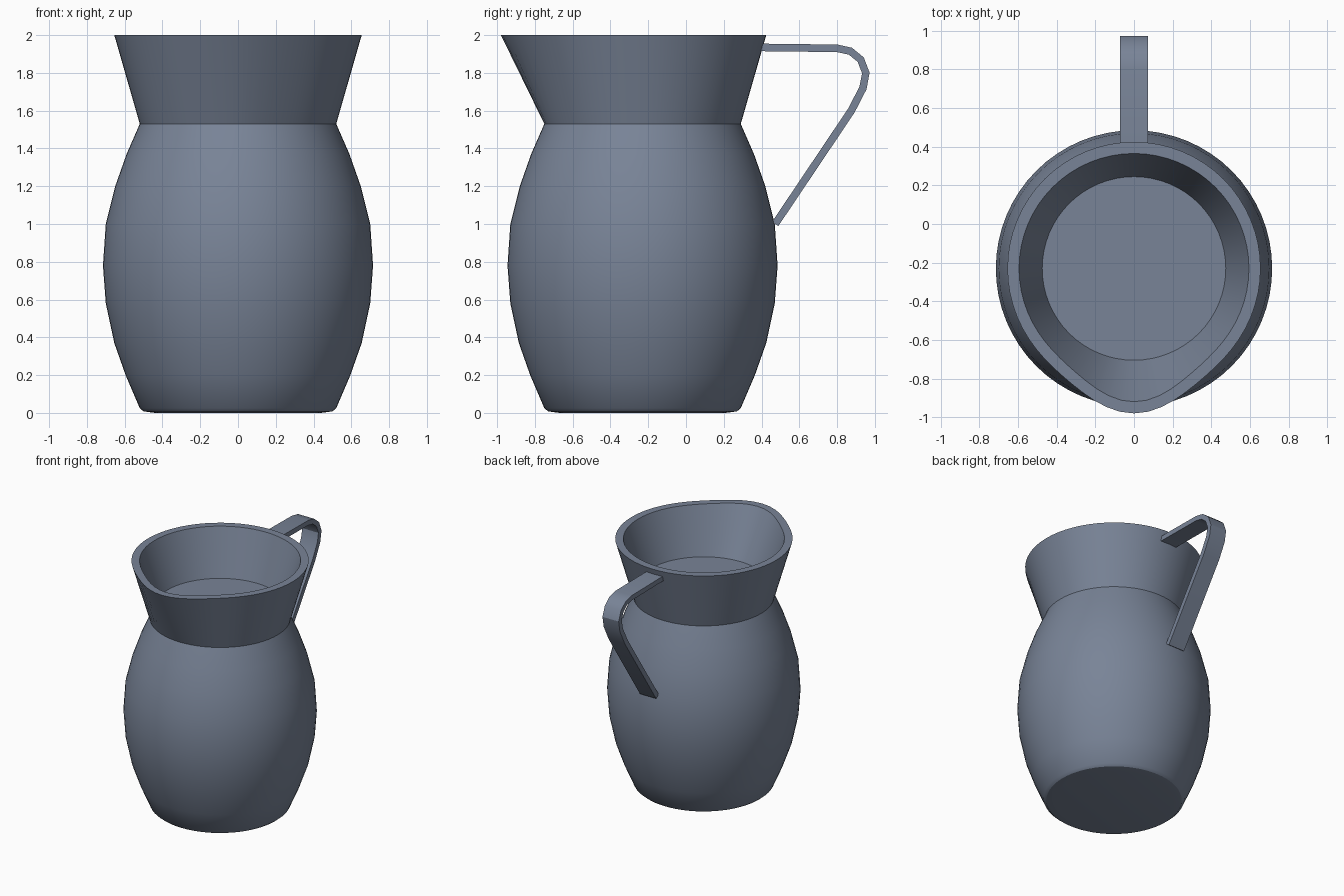
import bpy, bmesh, math
from mathutils import Vector

if "Cube" in bpy.data.objects:
    bpy.data.objects.remove(bpy.data.objects["Cube"])

CY = -0.23      # y of the jug axis
SEG = 64

mat = bpy.data.materials.new("slate blue grey")
mat.diffuse_color = (0.19, 0.23, 0.31, 1)
mat.use_nodes = True
mat.node_tree.nodes["Principled BSDF"].inputs["Base Color"].default_value = mat.diffuse_color


def finish(name, bm):
    me = bpy.data.meshes.new(name)
    bm.to_mesh(me)
    bm.free()
    me.materials.append(mat)
    ob = bpy.data.objects.new(name, me)
    bpy.context.collection.objects.link(ob)
    bpy.ops.object.select_all(action='DESELECT')
    ob.select_set(True)
    bpy.context.view_layer.objects.active = ob
    bpy.ops.object.shade_smooth_by_angle(angle=math.radians(30))
    return ob


def loft(name, rings, cap_start=False, cap_end=False):
    """Skin closed rings of points, in order."""
    bm = bmesh.new()
    vs = [[bm.verts.new(p) for p in r] for r in rings]
    n = len(vs[0])
    for a, b in zip(vs, vs[1:]):
        for i in range(n):
            j = (i + 1) % n
            bm.faces.new((a[i], a[j], b[j], b[i]))
    if cap_start:
        bm.faces.new(vs[0][::-1])
    if cap_end:
        bm.faces.new(vs[-1])
    return finish(name, bm)


def ring(r, z, spout=0.0):
    """Circle around the jug axis, with an optional spout bulge towards -y."""
    pts = []
    for i in range(SEG):
        t = -math.pi / 2 + 2 * math.pi * i / SEG
        d = min(i, SEG - i) * 2 * math.pi / SEG
        rr = r + spout * math.exp(-(d / 0.42) ** 2)
        pts.append((rr * math.cos(t), CY + rr * math.sin(t), z))
    return pts


# Rounded belly
profile = [(0.44, 0.0), (0.50, 0.008), (0.52, 0.025), (0.595, 0.2), (0.655, 0.37),
           (0.70, 0.58), (0.715, 0.78), (0.70, 1.0), (0.65, 1.2), (0.59, 1.37), (0.52, 1.53)]
loft("jug_body", [ring(r, z) for r, z in profile], cap_start=True)

# Flared collar with pouring lip, rim and inner floor
loft("flared_collar", [ring(0.52, 1.53), ring(0.655, 2.0, 0.095),
                       ring(0.595, 2.0, 0.095), ring(0.475, 1.63)], cap_end=True)

# Strap handle: flat strip swept along a path in the y-z plane
path = [Vector(p) for p in [(0.38, 1.935), (0.80, 1.93), (0.87, 1.915), (0.925, 1.87),
                            (0.952, 1.80), (0.937, 1.72), (0.875, 1.60), (0.472, 1.0)]]
W, T = 0.073, 0.02
rings = []
for i, p in enumerate(path):
    t_in = (p - path[max(i - 1, 0)]).normalized()
    t_out = (path[min(i + 1, len(path) - 1)] - p).normalized()
    t = (t_in + t_out).normalized()
    nrm = Vector((-t.y, t.x)) * T
    a, b = p + nrm, p - nrm
    rings.append([(-W, a.x, a.y), (W, a.x, a.y), (W, b.x, b.y), (-W, b.x, b.y)])
handle = loft("handle", rings, cap_start=True, cap_end=True)
bm = bmesh.new()
bm.from_mesh(handle.data)
bmesh.ops.recalc_face_normals(bm, faces=bm.faces)
bm.to_mesh(handle.data)
bm.free()
